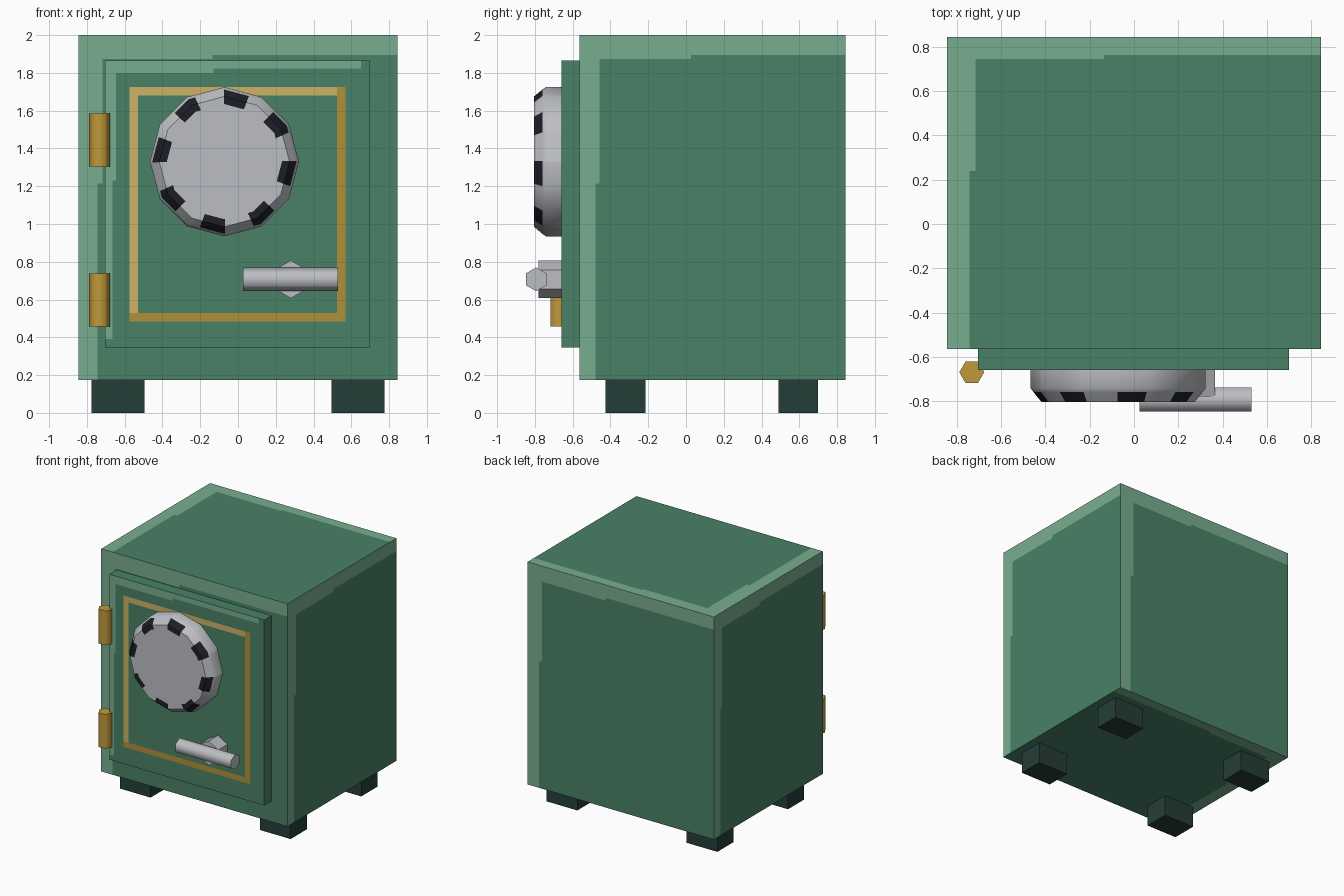
import bpy, bmesh, math
from mathutils import Vector, Matrix

if "Cube" in bpy.data.objects:
    bpy.data.objects.remove(bpy.data.objects["Cube"])


def material(name, r, g, b):
    def lin(c):
        c /= 255
        return c / 12.92 if c <= 0.04045 else ((c + 0.055) / 1.055) ** 2.4
    m = bpy.data.materials.new(name)
    m.diffuse_color = (lin(r), lin(g), lin(b), 1)
    m.use_nodes = True
    m.node_tree.nodes["Principled BSDF"].inputs["Base Color"].default_value = m.diffuse_color
    return m


GREEN = material("safe green", 73, 129, 103)
LIGHT_GREEN = material("light edge green", 121, 174, 144)
GOLD = material("gold", 176, 145, 56)
LIGHT_GOLD = material("light gold", 207, 180, 102)
BRASS = material("hinge brass", 192, 153, 58)
SILVER = material("silver", 188, 190, 195)
BLACK = material("dial black", 29, 30, 38)
DARK = material("foot dark green", 37, 62, 56)


def finish(bm, name, mats, smooth=None):
    bmesh.ops.remove_doubles(bm, verts=bm.verts, dist=1e-5)
    bmesh.ops.recalc_face_normals(bm, faces=bm.faces)
    me = bpy.data.meshes.new(name)
    for m in mats:
        me.materials.append(m)
    for f in bm.faces:
        f.smooth = smooth is not None
    bm.to_mesh(me)
    bm.free()
    if smooth is not None:
        me.set_sharp_from_angle(angle=math.radians(smooth))
    ob = bpy.data.objects.new(name, me)
    bpy.context.scene.collection.objects.link(ob)
    return ob


def panel(bm, origin, u_vec, v_vec, us, vs, rule, flip=False):
    """Flat side cut into a grid at fractions us, vs; rule(u, v) picks the material."""
    o, U, V = Vector(origin), Vector(u_vec), Vector(v_vec)
    g = [[bm.verts.new(o + U * u + V * v) for v in vs] for u in us]
    for i in range(len(us) - 1):
        for j in range(len(vs) - 1):
            q = [g[i][j], g[i + 1][j], g[i + 1][j + 1], g[i][j + 1]]
            f = bm.faces.new(q[::-1] if flip else q)
            f.material_index = rule((us[i] + us[i + 1]) / 2, (vs[j] + vs[j + 1]) / 2)


def sides(lo, hi):
    (x0, y0, z0), (x1, y1, z1) = lo, hi
    w, d, h = x1 - x0, y1 - y0, z1 - z0
    return {
        "front": ((x0, y0, z0), (w, 0, 0), (0, 0, h)),
        "right": ((x1, y0, z0), (0, d, 0), (0, 0, h)),
        "back": ((x1, y1, z0), (-w, 0, 0), (0, 0, h)),
        "left": ((x0, y1, z0), (0, -d, 0), (0, 0, h)),
        "top": ((x0, y0, z1), (w, 0, 0), (0, d, 0)),
        "bottom": ((x0, y0, z0), (w, 0, 0), (0, d, 0)),
    }


def box(name, lo, hi, mat):
    bm = bmesh.new()
    for key, (o, u, v) in sides(lo, hi).items():
        panel(bm, o, u, v, [0, 1], [0, 1], lambda a, b: 0, key == "bottom")
    return finish(bm, name, [mat])


def rod(name, centre, radius, length, rot, mat, smooth):
    """Six-sided rod."""
    bm = bmesh.new()
    bmesh.ops.create_cone(bm, cap_ends=True, segments=6, radius1=radius, radius2=radius,
                          depth=length, matrix=Matrix.Translation(centre) @ rot)
    return finish(bm, name, [mat], smooth)


# Body: every side has a stepped light band along its left and top edges
def body_rule(u, v):
    left = 0.076 if v > 0.57 else 0.06
    top = 0.07 if u < 0.42 else 0.058
    return int(u < left or v > 1 - top)


bm = bmesh.new()
for key, (o, u, v) in sides((-0.845, -0.565, 0.175), (0.845, 0.845, 2.0)).items():
    panel(bm, o, u, v, [0, 0.06, 0.076, 0.42, 1], [0, 0.57, 0.93, 0.942, 1],
          body_rule, key == "bottom")
finish(bm, "safe_body", [GREEN, LIGHT_GREEN])

# Door: light bands and a painted gold frame on its front
D0, D1 = Vector((-0.705, -0.66, 0.345)), Vector((0.70, -0.565, 1.865))
fx = lambda x: (x - D0.x) / (D1.x - D0.x)
fz = lambda z: (z - D0.z) / (D1.z - D0.z)


def door_rule(u, v):
    x, z = D0.x + u * (D1.x - D0.x), D0.z + v * (D1.z - D0.z)
    if -0.575 < x < 0.57 and 0.485 < z < 1.725:
        if x > 0.525 or z < 0.53:
            return 2
        return 3 if x < -0.53 or z > 1.68 else 0
    left = -0.647 if z > 1.23 else -0.664
    top = 1.80 if x < -0.13 else 1.822
    return int((x < left and z > 0.39) or (z > top and x < 0.65))


bm = bmesh.new()
for key, (o, u, v) in sides(D0, D1).items():
    if key == "front":
        us = [0] + [fx(x) for x in (-0.664, -0.647, -0.575, -0.53, -0.13, 0.525, 0.57, 0.65)] + [1]
        vs = [0] + [fz(z) for z in (0.39, 0.485, 0.53, 1.23, 1.68, 1.725, 1.80, 1.822)] + [1]
        panel(bm, o, u, v, us, vs, door_rule)
    else:
        panel(bm, o, u, v, [0, 1], [0, 1], lambda a, b: 0, key == "bottom")
finish(bm, "door", [GREEN, LIGHT_GREEN, GOLD, LIGHT_GOLD])

# Dial: bevelled twelve-sided disc with eight black ticks
ticks = [-10 + 45 * k for k in range(8)]
HALF = 10.5
angles = sorted({round(a % 360, 3) for a in
                 [30 * k for k in range(12)] + [t + s * HALF for t in ticks for s in (-1, 1)]})
profile = [(0.395, -0.66), (0.395, -0.742), (0.382, -0.76), (0.345, -0.805), (0.305, -0.805)]
bm = bmesh.new()
rings = []
for r, y in profile:
    ring = []
    for a in angles:
        rr = r * math.cos(math.radians(15)) / math.cos(math.radians(a % 30 - 15))
        t = math.radians(a)
        ring.append(bm.verts.new((-0.072 + rr * math.cos(t), y, 1.33 + rr * math.sin(t))))
    rings.append(ring)
n = len(angles)
for k in range(len(rings) - 1):
    for i in range(n):
        j = (i + 1) % n
        f = bm.faces.new((rings[k][i], rings[k][j], rings[k + 1][j], rings[k + 1][i]))
        mid = (angles[i] + (angles[j] if j else 360 + angles[0])) / 2
        on_tick = any(abs((mid - t + 180) % 360 - 180) < HALF for t in ticks)
        f.material_index = int(k >= 2 and on_tick)
bm.faces.new(rings[-1])
bm.faces.new(rings[0])
finish(bm, "dial", [SILVER, BLACK], 40)

# Handle: hub and cross bar
ALONG_X = Matrix.Rotation(math.pi / 2, 4, 'Y')
ALONG_Y = Matrix.Rotation(math.pi / 2, 4, 'X')
QUARTER = Matrix.Rotation(math.pi / 2, 4, 'Z')


def aligned(axis_rot, want):
    """Pick the roll that puts a rod corner on the wanted axis (corner starts on local Y)."""
    corner = axis_rot @ Vector((0, 1, 0))
    return axis_rot if abs(corner.dot(Vector(want))) > 0.9 else axis_rot @ QUARTER


rod("handle_hub", (0.28, -0.72, 0.707), 0.1, 0.12, aligned(ALONG_Y, (0, 0, 1)), SILVER, 40)
rod("handle_bar", (0.278, -0.793, 0.707), 0.063, 0.505, aligned(ALONG_X, (0, 0, 1)), SILVER, 65)

# Hinges
for name, z in (("upper_hinge", 1.445), ("lower_hinge", 0.597)):
    rod(name, (-0.733, -0.67, z), 0.056, 0.281, aligned(Matrix.Identity(4), (1, 0, 0)), BRASS, 65)

# Feet
for side, x in (("left", -0.635), ("right", 0.635)):
    for end, y in (("front", -0.32), ("back", 0.595)):
        box(f"{end}_{side}_foot", (x - 0.14, y - 0.105, 0), (x + 0.14, y + 0.105, 0.175), DARK)
